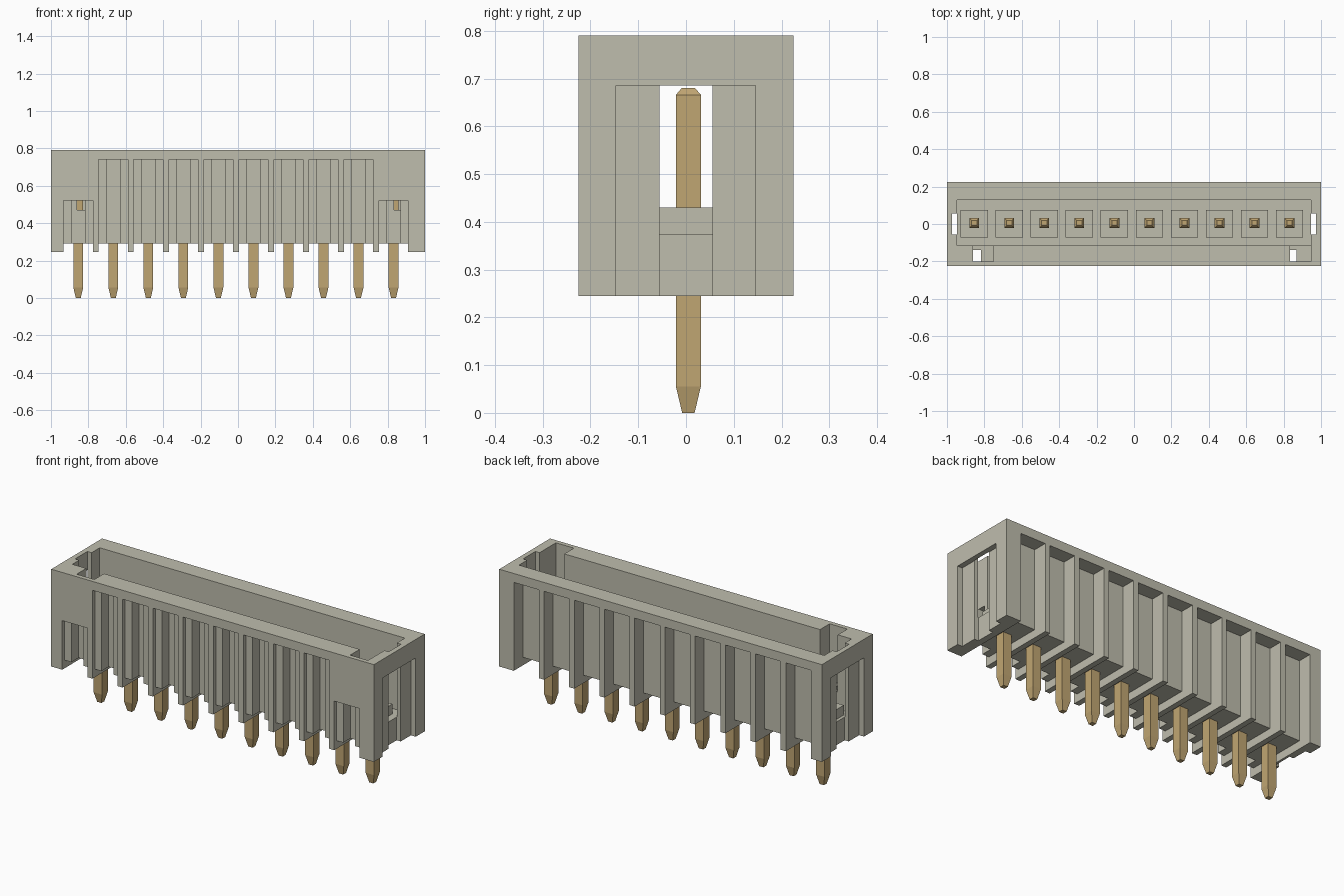
import bpy, bmesh
from mathutils import Matrix, Vector

cube = bpy.data.objects.get("Cube")
if cube:
    bpy.data.objects.remove(cube, do_unlink=True)


def material(name, rgb):
    m = bpy.data.materials.new(name)
    m.use_nodes = True
    col = (*rgb, 1)
    m.diffuse_color = col
    m.node_tree.nodes["Principled BSDF"].inputs["Base Color"].default_value = col
    return m


IVORY = material("warm grey plastic", (0.52, 0.51, 0.42))
BRASS = material("brass", (0.53, 0.38, 0.17))


def finish(bm, name, mat):
    me = bpy.data.meshes.new(name)
    bmesh.ops.recalc_face_normals(bm, faces=bm.faces)
    bm.to_mesh(me)
    bm.free()
    me.materials.append(mat)
    ob = bpy.data.objects.new(name, me)
    bpy.context.scene.collection.objects.link(ob)
    return ob


def boxes(name, specs, mat=IVORY):
    """One object from boxes given as (x0, x1, y0, y1, z0, z1)."""
    bm = bmesh.new()
    for x0, x1, y0, y1, z0, z1 in specs:
        mid = Vector(((x0 + x1) / 2, (y0 + y1) / 2, (z0 + z1) / 2))
        size = Vector((x1 - x0, y1 - y0, z1 - z0, 1))
        bmesh.ops.create_cube(bm, size=1, matrix=Matrix.Translation(mid) @ Matrix.Diagonal(size))
    return finish(bm, name, mat)


def carve(target, specs):
    """Cut a set of separate boxes out of the target."""
    cutter = boxes("cutter", specs)
    cutter.hide_render = True
    mod = target.modifiers.new("cut", 'BOOLEAN')
    mod.operation, mod.solver, mod.object = 'DIFFERENCE', 'EXACT', cutter
    bpy.context.view_layer.update()
    result = bpy.data.meshes.new_from_object(
        target.evaluated_get(bpy.context.evaluated_depsgraph_get()))
    target.modifiers.clear()
    target.data = result
    bpy.data.objects.remove(cutter, do_unlink=True)


PIN_X = [-0.854 + 0.1873 * i for i in range(10)]
PIN_Y = 0.005
FLOOR = 0.375


def groove_top(i):
    return 0.52 if i in (0, 9) else 0.74


# Housing shell with open cavity
housing = boxes("housing", [(-1, 1, -0.225, 0.225, 0.245, 0.79)])
carve(housing, [(-0.946, 0.946, -0.115, 0.127, FLOOR, 0.9)])

# End slots and the two key notches in the front wall
carve(housing, [(0.945, 0.972, -0.055, 0.055, 0.1, 0.9),
                (-0.972, -0.945, -0.055, 0.055, 0.1, 0.9),
                (-0.86, -0.75, -0.2, -0.11, 0.47, 0.9),
                (0.835, 0.946, -0.2, -0.11, 0.47, 0.9)])

# Outer recesses on both ends, shallow front grooves, back grooves
carve(housing, [(0.97, 1.1, -0.147, 0.145, 0.1, 0.686),
                (-1.1, -0.97, -0.147, 0.145, 0.1, 0.686)]
      + [(x - 0.078, x + 0.078, -0.3, -0.203, 0.1, groove_top(i)) for i, x in enumerate(PIN_X)]
      + [(x - 0.078, x + 0.078, 0.145, 0.3, 0.1, 0.74) for x in PIN_X])

# Deep inner part of the front grooves
carve(housing, [(x - 0.037, x + 0.037, -0.3, -0.14, 0.1, groove_top(i))
                for i, x in enumerate(PIN_X)])

# Clearance channels under the floor, leaving thin standoff ribs
carve(housing, [(x - 0.078, x + 0.078, -0.3, 0.3, 0.1, 0.29) for x in PIN_X])

# Raised seats around the pins
boxes("pin_seats", [(x - 0.073, x + 0.073, -0.073, 0.075, FLOOR - 0.02, 0.43) for x in PIN_X])

# Square pins with tapered ends: (half width, height) rings
PIN_PROFILE = [(0.013, 0), (0.026, 0.055), (0.026, 0.666), (0.014, 0.68)]
for i, x in enumerate(PIN_X):
    bm = bmesh.new()
    rings = [[bm.verts.new((x + sx * h, PIN_Y + sy * h, z))
              for sx, sy in ((-1, -1), (1, -1), (1, 1), (-1, 1))] for h, z in PIN_PROFILE]
    for a, b in zip(rings, rings[1:]):
        for k in range(4):
            n = (k + 1) % 4
            bm.faces.new((a[k], a[n], b[n], b[k]))
    bm.faces.new(rings[0][::-1])
    bm.faces.new(rings[-1])
    finish(bm, f"contact_pin_{i + 1}", BRASS)
